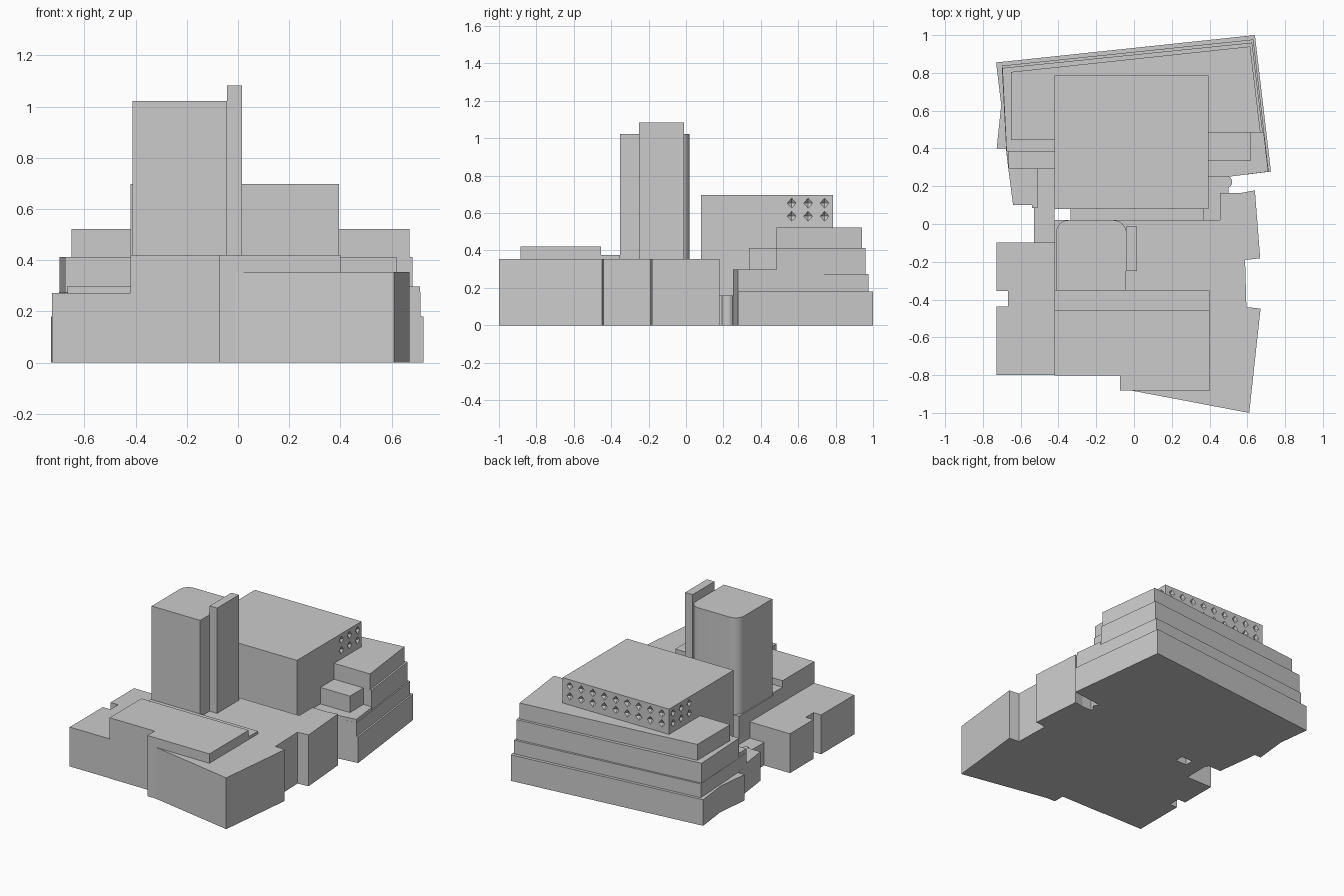
import bpy, bmesh
from math import cos, sin, pi

if "Cube" in bpy.data.objects:
    bpy.data.objects.remove(bpy.data.objects["Cube"])


def finish(name, bm):
    bmesh.ops.recalc_face_normals(bm, faces=bm.faces)
    mesh = bpy.data.meshes.new(name)
    bm.to_mesh(mesh)
    bm.free()
    ob = bpy.data.objects.new(name, mesh)
    bpy.context.collection.objects.link(ob)
    return ob


def prism(name, outline, z0, z1):
    bm = bmesh.new()
    face = bm.faces.new([bm.verts.new((x, y, z0)) for x, y in outline])
    ext = bmesh.ops.extrude_face_region(bm, geom=[face], use_keep_orig=True)
    for v in ext["geom"]:
        if isinstance(v, bmesh.types.BMVert):
            v.co.z = z1
    return finish(name, bm)


def box(name, x0, x1, y0, y1, z0, z1):
    return prism(name, [(x0, y0), (x1, y0), (x1, y1), (x0, y1)], z0, z1)


def arc(cx, cy, r, a0, a1, n=8):
    return [(cx + r * cos(a0 + (a1 - a0) * i / n),
             cy + r * sin(a0 + (a1 - a0) * i / n)) for i in range(n + 1)]


# Front podium with slanted street edge and side notch
prism("podium", [(-.42, -.80), (-.075, -.80), (-.075, -.87), (.61, -1), (.67, -.448),
                 (.595, -.44), (.588, -.19), (.668, -.182), (.64, .178), (.57, .165),
                 (.455, .165), (.455, .02), (-.42, .02)], 0, .355)
# Lower left wing with notch
prism("left_wing", [(-.727, -.80), (-.42, -.80), (-.42, -.097), (-.727, -.097),
                    (-.727, -.355), (-.668, -.355), (-.668, -.438), (-.727, -.438)], 0, .272)
# Raised front hall and roof strip
prism("front_hall", [(-.42, -.803), (-.075, -.803), (-.075, -.882), (.40, -.884),
                     (.40, -.455), (-.42, -.455)], 0, .42)
box("roof_strip", -.42, .40, -.455, -.353, .355, .375)

# Tower with rounded rear corners, and the fin beside it
tower = prism("tower", [(-.413, -.353), (-.042, -.353)]
              + arc(-.107, -.045, .065, 0, pi / 2)
              + arc(-.348, -.045, .065, pi / 2, pi), .355, 1.022)
box("tower_fin", -.042, .015, -.25, -.012, .355, 1.083)

# Low links between the front and rear buildings
box("link_block", -.335, .37, .02, .08, 0, .30)
box("left_passage", -.53, -.42, -.10, .29, 0, .16)
prism("left_annex", [(-.64, .10), (-.54, .10), (-.54, .085), (-.51, .085),
                     (-.51, .29), (-.665, .29)], 0, .20)
box("right_passage", .395, .50, .16, .255, 0, .16)
box("right_link", .37, .455, .02, .27, 0, .16)
prism("round_stair", arc(.487, .222, .033, 0, 2 * pi * 15 / 16, 15), 0, .16)

# Stepped rear building
prism("rear_tier_1", [(-.73, .855), (.64, 1), (.725, .278), (.50, .25), (-.42, .25),
                      (-.42, .29), (-.665, .29), (-.678, .40), (-.727, .40), (-.703, .63)], 0, .18)
prism("rear_tier_2", [(-.70, .838), (.632, .977), (.713, .277), (.50, .25), (-.42, .25),
                      (-.42, .29), (-.665, .29), (-.677, .40)], .18, .275)
prism("rear_tier_3", [(-.697, .826), (.625, .96), (.682, .485), (.395, .485),
                      (.395, .385), (-.675, .385)], .275, .412)
prism("rear_tier_4", [(-.65, .805), (.615, .94), (.67, .485), (.395, .485),
                      (.395, .445), (-.65, .445)], .412, .522)
prism("right_terrace", [(.395, .25), (.50, .25), (.711, .277), (.687, .485), (.395, .485)], .275, .298)
box("left_terrace", -.665, -.42, .29, .385, .275, .30)
box("terrace_box", .395, .62, .337, .485, .298, .412)

# Main rear block and its upper storey
box("main_block", -.42, .395, .08, .785, 0, .535)
upper = box("upper_storey", -.42, .395, .08, .785, .535, .697)

# Diamond dents on three sides of the upper storey
bm = bmesh.new()


def dent(x, y, z, dx, dy):
    vs = [bm.verts.new((x + s * a, y + s * b, z + s * c)) for s in (-1, 1)
          for a, b, c in ((dx, 0, 0), (0, dy, 0), (0, 0, .027))]
    bmesh.ops.convex_hull(bm, input=vs)


for z in (.583, .653):
    for i in range(9):
        dent(-.365 + .088 * i, .785, z, .024, .018)
    for i in range(3):
        for x in (-.42, .395):
            dent(x, .565 + .088 * i, z, .018, .024)
cutter = finish("dent_cutter", bm)
cutter.hide_render = True
mod = upper.modifiers.new("dents", "BOOLEAN")
mod.operation, mod.solver, mod.object = "DIFFERENCE", "EXACT", cutter
bpy.context.view_layer.objects.active = upper
bpy.ops.object.modifier_apply(modifier=mod.name)
bpy.data.objects.remove(cutter)

# Smooth the tower's rounded corners
bpy.ops.object.select_all(action="DESELECT")
tower.select_set(True)
bpy.context.view_layer.objects.active = tower
bpy.ops.object.shade_smooth_by_angle()
